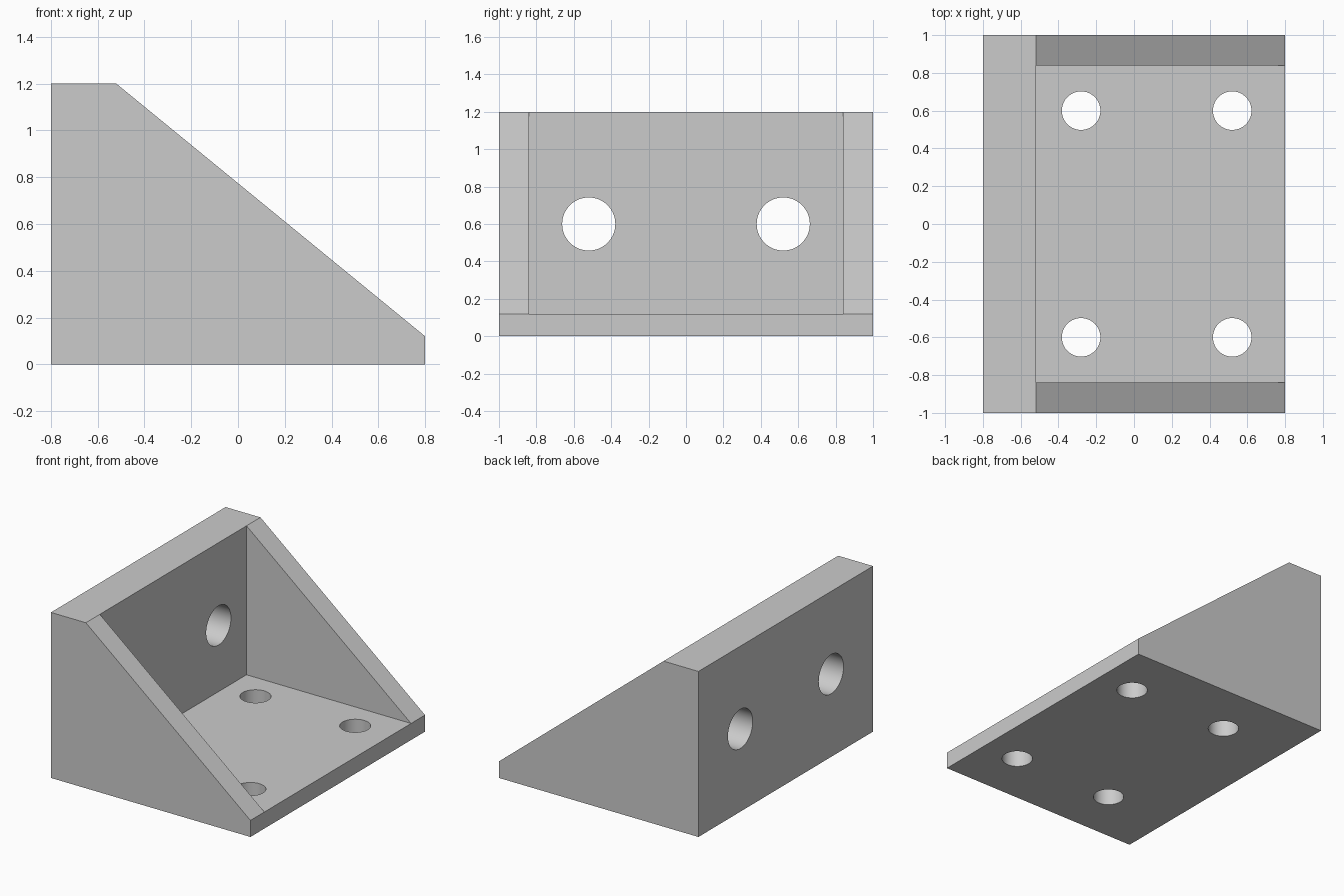
import bpy
import math

cube = bpy.data.objects.get("Cube")
if cube:
    bpy.data.objects.remove(cube, do_unlink=True)

HALF_X, HALF_Y, HEIGHT = 0.8, 1.0, 1.2
WALL_X, FLOOR_Z, RIB_Y = -0.52, 0.12, 0.84

grey = bpy.data.materials.new("plain grey")
grey.use_nodes = True
colour = (0.6, 0.6, 0.6, 1)
grey.diffuse_color = colour
grey.node_tree.nodes["Principled BSDF"].inputs["Base Color"].default_value = colour


def prism(name, profile, half_depth):
    """Extrude an (x, z) outline evenly along y."""
    n = len(profile)
    verts = [(x, y, z) for y in (-half_depth, half_depth) for x, z in profile]
    faces = [tuple(range(n)), tuple(reversed(range(n, 2 * n)))]
    faces += [(i, i + n, (i + 1) % n + n, (i + 1) % n) for i in range(n)]
    mesh = bpy.data.meshes.new(name)
    mesh.from_pydata(verts, [], faces)
    mesh.materials.append(grey)
    obj = bpy.data.objects.new(name, mesh)
    bpy.context.collection.objects.link(obj)
    return obj


def drill(name, location, radius, rotation=(0, 0, 0)):
    bpy.ops.mesh.primitive_cylinder_add(vertices=64, radius=radius, depth=0.6,
                                        location=location, rotation=rotation)
    obj = bpy.context.object
    obj.name = name
    obj.data.materials.append(grey)
    return obj


def cut(body, cutter):
    """Subtract the cutter from the body, then discard it."""
    cutter.hide_render = True
    mod = body.modifiers.new("cut", 'BOOLEAN')
    mod.operation = 'DIFFERENCE'
    mod.solver = 'EXACT'
    mod.object = cutter
    bpy.context.view_layer.objects.active = body
    bpy.ops.object.modifier_apply(modifier=mod.name)
    bpy.data.objects.remove(cutter, do_unlink=True)


# Solid sloping block
bracket = prism("angle_bracket", [(-HALF_X, 0), (HALF_X, 0), (HALF_X, FLOOR_Z),
                                  (WALL_X, HEIGHT), (-HALF_X, HEIGHT)], HALF_Y)

# Pocket that leaves the base plate, back wall and two side ribs
cut(bracket, prism("pocket", [(WALL_X, FLOOR_Z), (1, FLOOR_Z),
                              (1, 1.4), (WALL_X, 1.4)], RIB_Y))

# Two bolt holes in the wall, four in the base
for side in (-1, 1):
    cut(bracket, drill("wall_hole", (-0.66, side * 0.52, 0.6), 0.142,
                       (0, math.pi / 2, 0)))
    for x in (-0.28, 0.52):
        cut(bracket, drill("base_hole", (x, side * 0.6, 0.06), 0.102))

# Round hole walls, crisp edges elsewhere
bpy.ops.object.select_all(action='DESELECT')
bracket.select_set(True)
bpy.context.view_layer.objects.active = bracket
bpy.ops.object.shade_smooth_by_angle(angle=math.radians(30))
